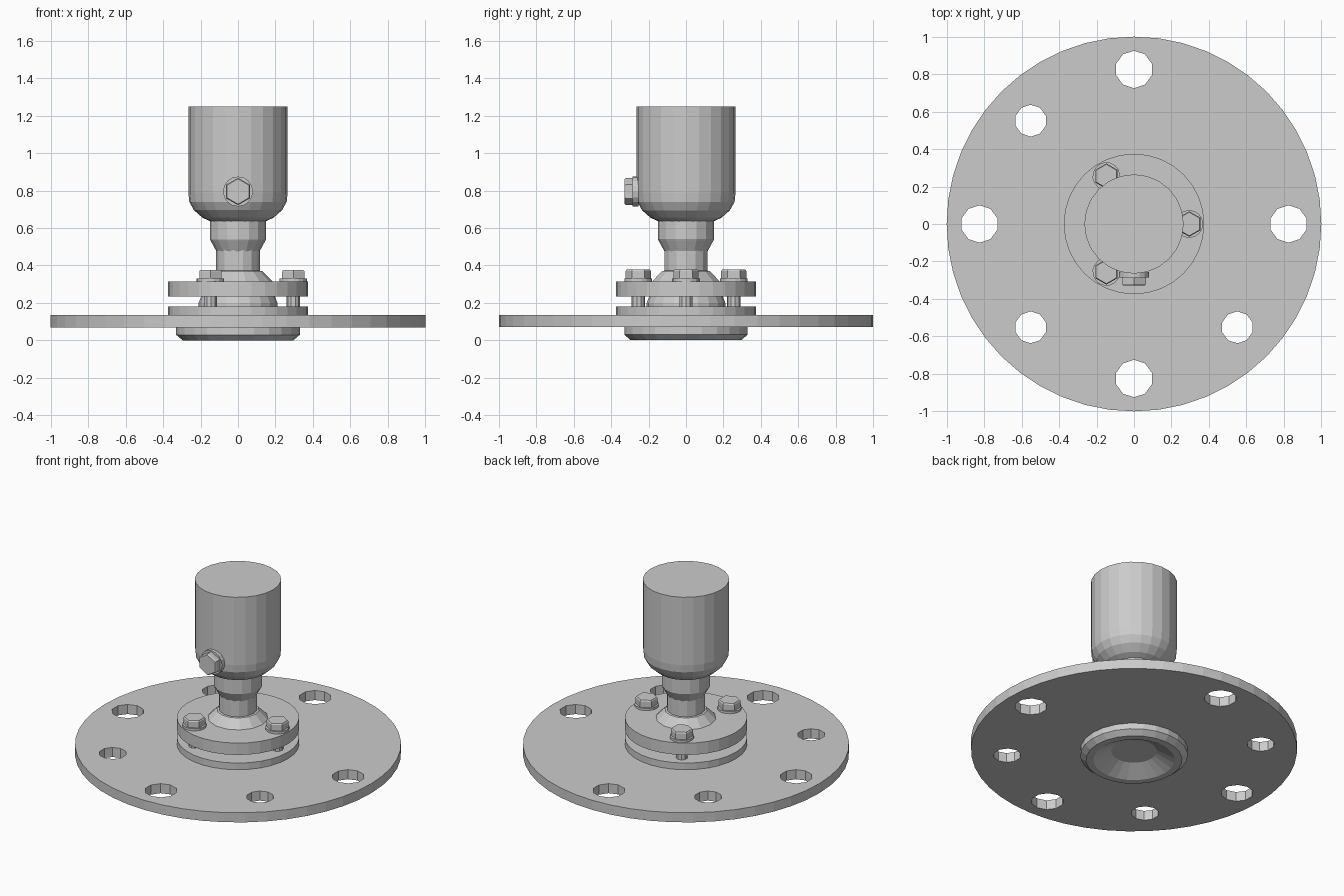
import bpy, bmesh, math
from mathutils import Matrix, Vector

if "Cube" in bpy.data.objects:
    bpy.data.objects.remove(bpy.data.objects["Cube"], do_unlink=True)

steel = bpy.data.materials.new("grey_steel")
steel.use_nodes = True
GREY = (0.6, 0.6, 0.6, 1)
steel.diffuse_color = GREY
steel.node_tree.nodes["Principled BSDF"].inputs["Base Color"].default_value = GREY


def finish(bm, name, matrix=None):
    bmesh.ops.recalc_face_normals(bm, faces=bm.faces[:])
    mesh = bpy.data.meshes.new(name)
    bm.to_mesh(mesh)
    bm.free()
    mesh.materials.append(steel)
    ob = bpy.data.objects.new(name, mesh)
    bpy.context.collection.objects.link(ob)
    if matrix:
        ob.matrix_world = matrix
    return ob


def ring(bm, radius, z, sides, phase=0, centre=(0, 0)):
    verts = []
    for i in range(sides):
        a = phase + math.tau * i / sides
        verts.append(bm.verts.new((centre[0] + radius * math.cos(a),
                                   centre[1] + radius * math.sin(a), z)))
    return verts


def lathe(name, profile, sides, phase=0, matrix=None):
    """Stack rings along a (radius, z) profile and cap both ends."""
    bm = bmesh.new()
    rings = [ring(bm, r, z, sides, phase) for r, z in profile]
    for a, b in zip(rings, rings[1:]):
        for i in range(sides):
            j = (i + 1) % sides
            bm.faces.new((a[i], a[j], b[j], b[i]))
    bm.faces.new(rings[0])
    bm.faces.new(rings[-1])
    return finish(bm, name, matrix)


# Large mounting disc with seven through holes
def mounting_disc():
    bm = bmesh.new()
    loops = [ring(bm, 1, 0.07, 48)]
    for k in range(8):
        if k == 1:
            continue
        a = k * math.pi / 4
        dist, size = (0.825, 0.1) if k % 2 == 0 else (0.78, 0.085)
        loops.append(ring(bm, size, 0.07, 10, math.pi / 10,
                          (dist * math.cos(a), dist * math.sin(a))))
    edges = [bm.edges.new((lp[i - 1], lp[i])) for lp in loops for i in range(len(lp))]
    bmesh.ops.triangle_fill(bm, use_beauty=True, edges=edges, normal=(0, 0, 1))
    top = bmesh.ops.extrude_face_region(bm, geom=bm.faces[:], use_keep_orig=True)
    moved = [v for v in top["geom"] if isinstance(v, bmesh.types.BMVert)]
    bmesh.ops.translate(bm, verts=moved, vec=(0, 0, 0.065))
    finish(bm, "mounting_disc")


mounting_disc()

# Spigot under the disc, with a tapered recess
lathe("lower_spigot", [(0.14, 0.06), (0.25, 0), (0.295, 0), (0.33, 0.03),
                       (0.33, 0.08)], 24)

# Clamping flanges and the hub between them
lathe("lower_flange", [(0.375, 0.13), (0.375, 0.18)], 32)
lathe("hub", [(0.21, 0.17), (0.21, 0.2), (0.195, 0.24)], 20)
lathe("upper_flange", [(0.375, 0.235), (0.375, 0.315)], 32)

# Neck and collar
lathe("neck", [(0.19, 0.31), (0.175, 0.325), (0.13, 0.37), (0.117, 0.372),
               (0.117, 0.485)], 14)
lathe("collar", [(0.115, 0.475), (0.145, 0.53), (0.15, 0.54), (0.15, 0.645)], 16)

# Closed cup with a rounded base
lathe("cup", [(0.145, 0.635), (0.19, 0.655), (0.235, 0.695), (0.26, 0.74),
              (0.265, 0.79), (0.265, 1.25)], 24)


# Hex bolts: washer, head and shank, head pointing along local z
def bolt(name, matrix, washer, head, washer_h, head_h, shank=None):
    lathe(name + "_washer", [(washer, 0), (washer, washer_h)], 16, 0, matrix)
    lathe(name + "_head", [(head, washer_h), (head, head_h - 0.008),
                           (head * 0.92, head_h)], 6, math.pi / 6, matrix)
    if shank:
        lathe(name + "_shank", [(shank, -0.18), (shank, 0)], 10, 0, matrix)


for n in range(3):
    turn = Matrix.Rotation(n * math.tau / 3, 4, "Z")
    place = turn @ Matrix.Translation(Vector((0.295, 0, 0.315)))
    bolt(f"flange_bolt_{n + 1}", place, 0.074, 0.068, 0.015, 0.062, 0.036)

side = Matrix.Translation(Vector((0, -0.255, 0.795))) @ Matrix.Rotation(math.pi / 2, 4, "X")
bolt("side_plug", side, 0.08, 0.073, 0.03, 0.073)
